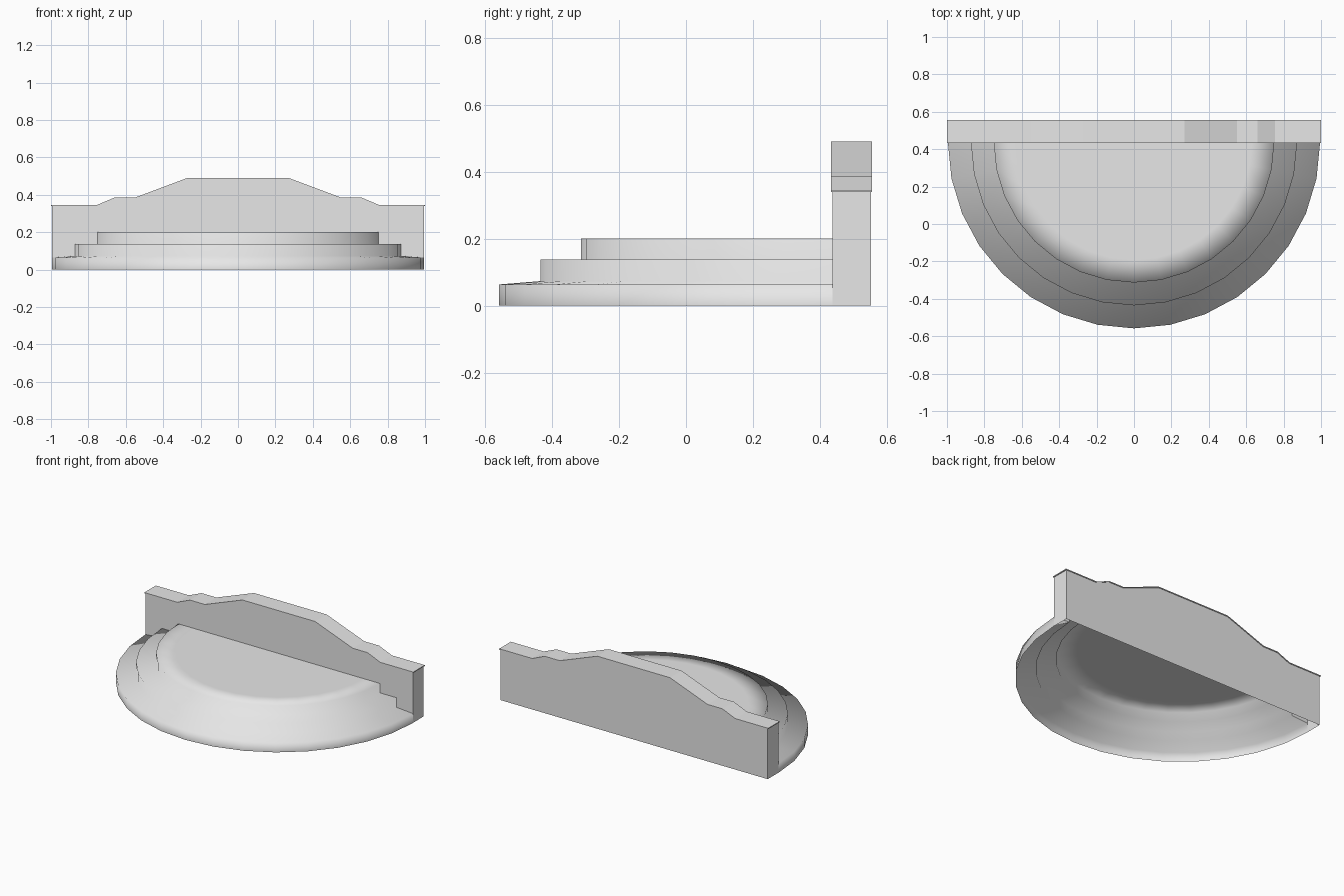
import bpy, bmesh, math

cube = bpy.data.objects.get("Cube")
if cube:
    bpy.data.objects.remove(cube, do_unlink=True)

stone = bpy.data.materials.new("light grey stone")
stone.use_nodes = True
stone.diffuse_color = (0.8, 0.8, 0.8, 1)
stone.node_tree.nodes["Principled BSDF"].inputs["Base Color"].default_value = (0.8, 0.8, 0.8, 1)

FRONT, BACK = 0.437, 0.552     # wall faces
HALF = 0.994                   # half width of wall
STEPS = [(0.995, 0.0), (0.995, 0.063), (0.872, 0.073), (0.872, 0.137),
         (0.75, 0.137), (0.75, 0.2)]
CREST = [(0.27, 0.49), (0.55, 0.385), (0.66, 0.385), (0.755, 0.345)]


def mirrored(half):
    """Outline from -x to +x out of its right-to-outside half."""
    return [(-x, z) for x, z in reversed(half)] + list(half)


def finish(name, bm, smooth=False):
    mesh = bpy.data.meshes.new(name)
    bm.to_mesh(mesh)
    bm.free()
    mesh.materials.append(stone)
    for p in mesh.polygons:
        p.use_smooth = smooth
    ob = bpy.data.objects.new(name, mesh)
    bpy.context.collection.objects.link(ob)
    return ob


# Semicircular steps: an open shell revolved through half a turn
bm = bmesh.new()
SEGMENTS = 16
profile = STEPS + [(0.63, 0.2)]
rows = []
for i in range(SEGMENTS + 1):
    a = math.pi + math.pi * i / SEGMENTS
    rows.append([bm.verts.new((r * math.cos(a), FRONT + r * math.sin(a), z))
                 for r, z in profile])
centre = bm.verts.new((0, FRONT, 0.2))
for a, b in zip(rows, rows[1:]):
    for j in range(len(profile) - 1):
        bm.faces.new((a[j], b[j], b[j + 1], a[j + 1]))
    bm.faces.new((a[-1], b[-1], centre))
finish("round_steps", bm, smooth=True)

# Back wall: hollow, open below, its front panel ending on the steps
bm = bmesh.new()
top = mirrored(CREST + [(HALF, 0.345)])
step_line = [(min(x, HALF), z) for x, z in STEPS[1:]]
panel = top + step_line + [(-x, z) for x, z in reversed(step_line)]
bm.faces.new([bm.verts.new((x, FRONT, z)) for x, z in reversed(panel)])
back = top + [(HALF, 0), (-HALF, 0)]
bm.faces.new([bm.verts.new((x, BACK, z)) for x, z in back])
for s in (-1, 1):
    corners = [(FRONT, 0), (BACK, 0), (BACK, 0.345), (FRONT, 0.345)]
    bm.faces.new([bm.verts.new((s * HALF, y, z)) for y, z in corners[::s]])
for f in bm.faces:
    f.normal_update()
    if f.normal.y * (f.calc_center_median().y - 0.495) < 0:
        f.normal_flip()
finish("back_wall", bm)

# Thin coping that follows the stepped crest and overhangs it slightly
bm = bmesh.new()
path = mirrored(CREST + [(1.0, 0.345)])
rings = []
for x, z in path:
    rings.append([bm.verts.new(p) for p in
                  ((x, 0.433, z), (x, 0.556, z), (x, 0.556, z - 0.006), (x, 0.433, z - 0.006))])
for a, b in zip(rings, rings[1:]):
    for k in range(4):
        bm.faces.new((a[k], b[k], b[(k + 1) % 4], a[(k + 1) % 4]))
bm.faces.new(rings[0])
bm.faces.new(rings[-1][::-1])
bmesh.ops.recalc_face_normals(bm, faces=bm.faces)
finish("wall_coping", bm)
